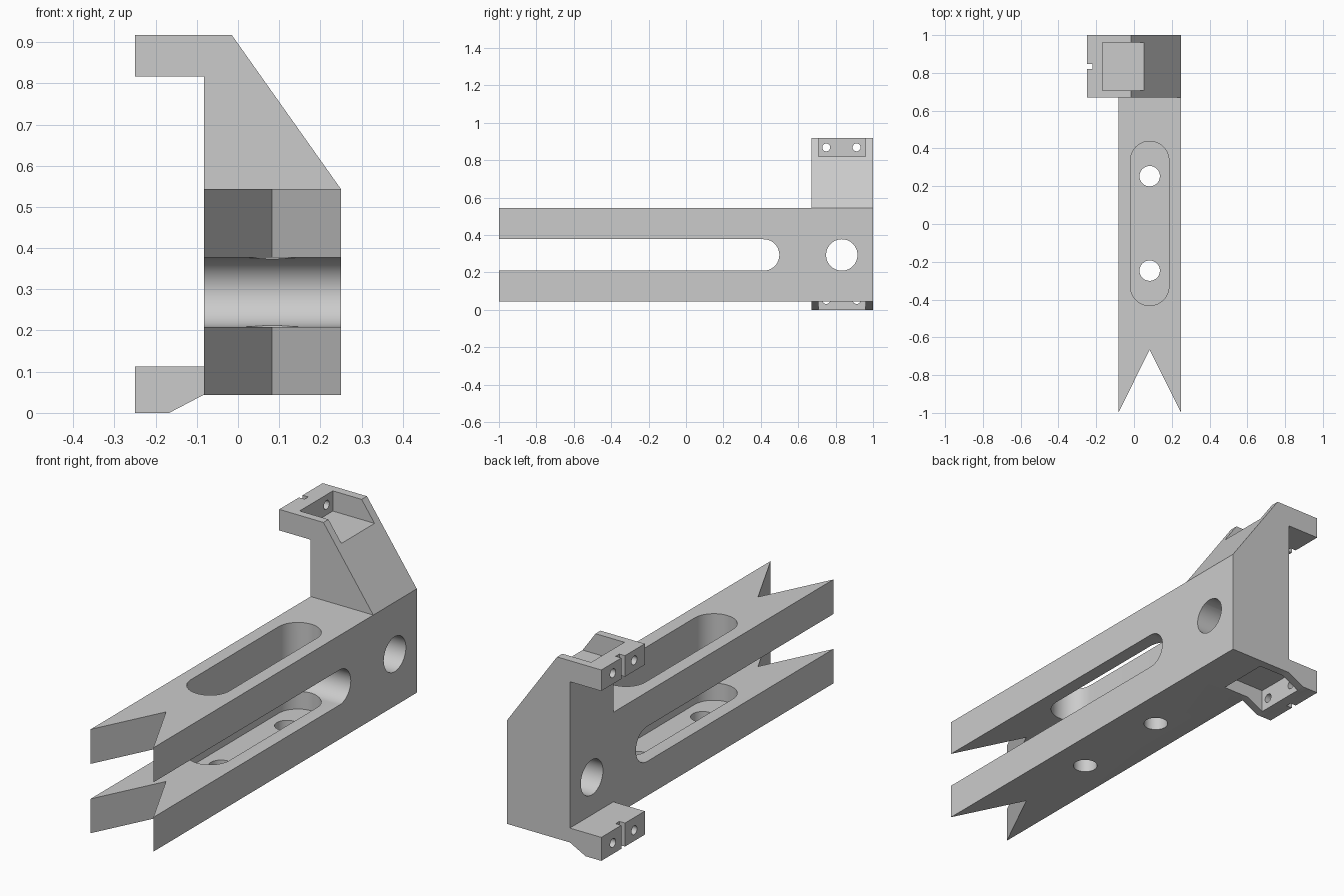
import bpy, math
from mathutils import Vector

if "Cube" in bpy.data.objects:
    bpy.data.objects.remove(bpy.data.objects["Cube"], do_unlink=True)

grey = bpy.data.materials.new("plain grey")
grey.use_nodes = True
grey.diffuse_color = (0.6, 0.6, 0.6, 1)
grey.node_tree.nodes["Principled BSDF"].inputs["Base Color"].default_value = (0.6, 0.6, 0.6, 1)


def prism(name, outline, axis, lo, hi):
    """Extrude a 2D outline along one axis; the outline uses the other two."""
    def place(p, d):
        v = list(p)
        v.insert("xyz".index(axis), d)
        return Vector(v)
    n = len(outline)
    verts = [place(p, d) for d in (lo, hi) for p in outline]
    faces = [list(range(n))[::-1], list(range(n, 2 * n))]
    faces += [(i, (i + 1) % n, n + (i + 1) % n, n + i) for i in range(n)]
    mesh = bpy.data.meshes.new(name)
    mesh.from_pydata(verts, [], faces)
    mesh.materials.append(grey)
    obj = bpy.data.objects.new(name, mesh)
    bpy.context.collection.objects.link(obj)
    bpy.context.view_layer.objects.active = obj
    bpy.ops.object.select_all(action="DESELECT")
    obj.select_set(True)
    bpy.ops.object.mode_set(mode="EDIT")
    bpy.ops.mesh.select_all(action="SELECT")
    bpy.ops.mesh.normals_make_consistent(inside=False)
    bpy.ops.object.mode_set(mode="OBJECT")
    return obj


def box(name, x, y, z):
    return prism(name, [(x[0], y[0]), (x[1], y[0]), (x[1], y[1]), (x[0], y[1])], "z", *z)


def stadium(cu, cv, r, half=0, along=1, steps=24):
    """Circle, or a round-ended slot when half is above zero."""
    pts = []
    for end in (0, 1):
        for i in range(steps + (1 if half else 0)):
            a = math.pi * (end + i / steps)
            shift = half * (1 - 2 * end)
            u, v = r * math.cos(a), r * math.sin(a) + shift
            pts.append((cu + u, cv + v) if along else (cu + v, cv - u))
    return pts


def combine(target, tool, operation="DIFFERENCE"):
    tool.hide_render = True
    mod = target.modifiers.new("cut", "BOOLEAN")
    mod.operation, mod.solver, mod.object = operation, "EXACT", tool
    bpy.context.view_layer.objects.active = target
    bpy.ops.object.modifier_apply(modifier=mod.name)
    bpy.data.objects.remove(tool, do_unlink=True)


# Clamp bracket with upper and lower lugs
body = prism("forked_arm_body", [
    (-0.25, 0.917), (-0.015, 0.917), (0.25, 0.543), (0.25, 0.044), (-0.083, 0.044),
    (-0.167, 0), (-0.25, 0), (-0.25, 0.113), (-0.083, 0.113), (-0.083, 0.816),
    (-0.25, 0.816)], "y", 0.67, 1)

# Long beam with a V-shaped fork at the front
beam = prism("beam", [(-0.083, -1), (0.083, -0.665), (0.25, -1), (0.25, 0.8),
                      (-0.083, 0.8)], "z", 0.044, 0.543)
combine(body, beam, "UNION")

# Long side slot and cross hole
combine(body, prism("side_slot", stadium(-0.585, 0.293, 0.084, 1, 0), "x", -0.5, 0.5))
combine(body, prism("cross_hole", stadium(0.833, 0.293, 0.084), "x", -0.5, 0.5))

# Vertical slot through the top rail and recessed into the bottom rail
combine(body, prism("top_slot", stadium(0.083, 0.003, 0.102, 0.333), "z", 0.127, 0.7))
for y in (-0.247, 0.253):
    combine(body, prism("floor_hole", stadium(0.083, y, 0.054), "z", -0.1, 0.25))

# Lug pockets, end grooves and small holes
for pocket, groove, hole_z in (((0.82, 1), (0.8, 1), 0.868), ((-0.1, 0.109), (-0.1, 0.13), 0.052)):
    combine(body, box("pocket", (-0.168, 0.054), (0.708, 0.96), pocket))
    combine(body, box("groove", (-0.3, -0.22), (0.82, 0.848), groove))
    for y in (0.75, 0.912):
        combine(body, prism("lug_hole", stadium(y, hole_z, 0.021), "x", -0.3, -0.13))

bpy.ops.object.select_all(action="DESELECT")
body.select_set(True)
bpy.context.view_layer.objects.active = body
bpy.ops.object.shade_smooth_by_angle(angle=math.radians(30))
